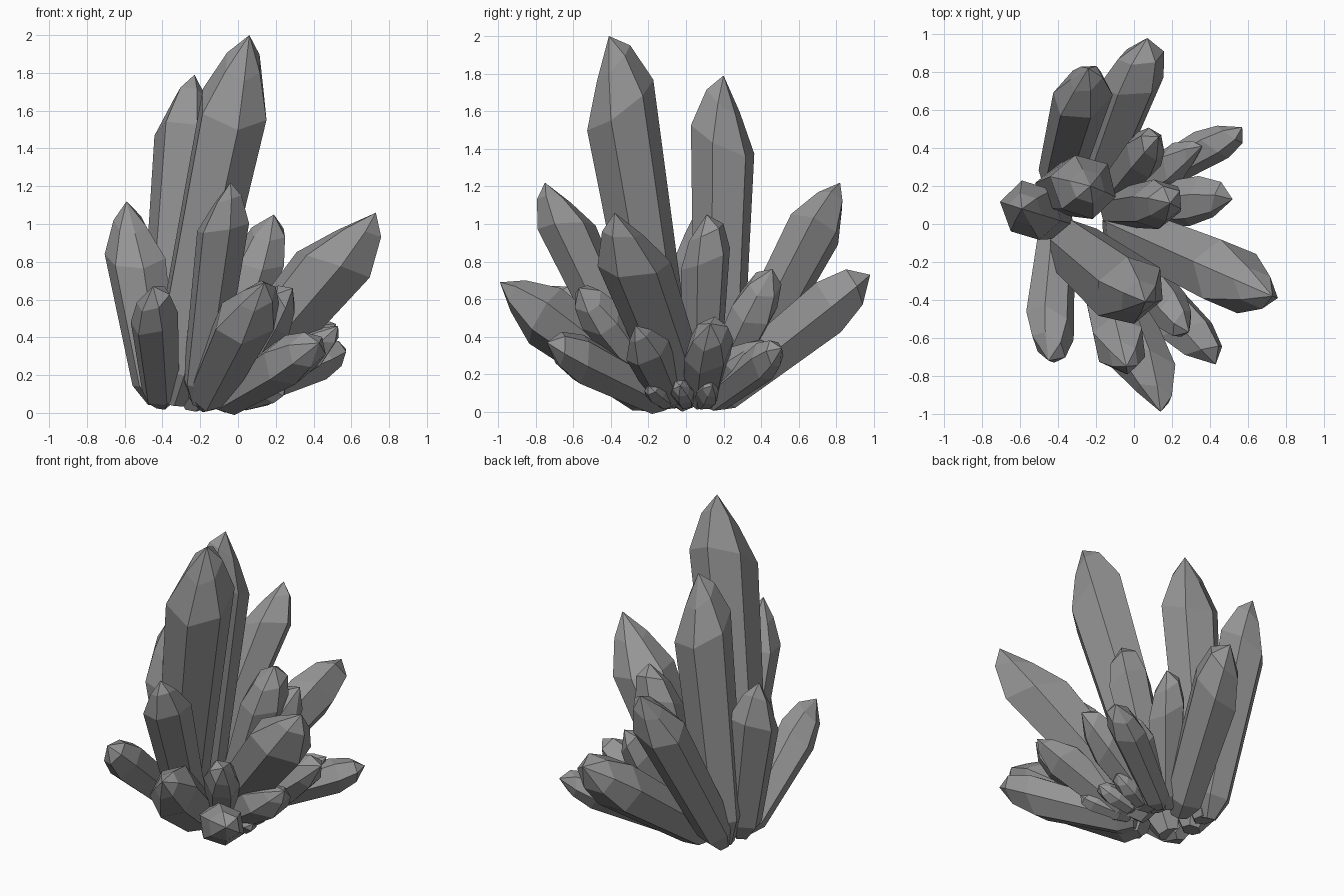
import bpy, bmesh, math, random
from mathutils import Vector

if "Cube" in bpy.data.objects:
    bpy.data.objects.remove(bpy.data.objects["Cube"], do_unlink=True)

random.seed(4)
SIDES = 6
BASE_HEIGHT = 0.05
SPIN = 0.3
SHARP, BLUNT = 0.53, 0.7  # crown width relative to the shaft

stone = bpy.data.materials.new("grey_crystal")
stone.use_nodes = True
grey = (0.3, 0.3, 0.3, 1)
stone.diffuse_color = grey
stone.node_tree.nodes["Principled BSDF"].inputs["Base Color"].default_value = grey


def make_crystal(name, crown, tip, foot, radius):
    """Six-sided shard: narrow foot, widening shaft, uneven shoulder, crown and point."""
    base, tip = Vector((*foot, BASE_HEIGHT)), Vector(tip)
    axis = tip - base
    length = axis.length
    axis.normalize()
    side = axis.cross(Vector((0, 1, 0))).normalized()
    up = side.cross(axis)
    shoulder = max(length - 1.9 * radius, 0.6 * length)
    neck = shoulder + 0.6 * (length - shoulder)
    lean = random.uniform(0, math.tau)
    widths = [random.uniform(0.94, 1.08) for _ in range(SIDES)]

    # rings as (distance along axis, relative width, tilt)
    profile = ((0, 0.35, 0), (0.1 * length, 0.77, 0.1), (shoulder, 1, 0.5), (neck, crown, 0.4))
    bm = bmesh.new()
    rings = []
    for along, width, tilt in profile:
        ring = []
        for i in range(SIDES):
            angle = SPIN + math.tau * i / SIDES
            out = side * math.cos(angle) + up * math.sin(angle)
            step = along + tilt * radius * math.cos(angle - lean)
            ring.append(bm.verts.new(base + axis * step + out * radius * width * widths[i]))
        rings.append(ring)
    apex = bm.verts.new(tip)
    bm.faces.new(rings[0])
    for i in range(SIDES):
        j = (i + 1) % SIDES
        for low, high in zip(rings, rings[1:]):
            bm.faces.new((low[i], low[j], high[j], high[i]))
        bm.faces.new((rings[-1][i], rings[-1][j], apex))
    bmesh.ops.recalc_face_normals(bm, faces=bm.faces)
    mesh = bpy.data.meshes.new(name)
    bm.to_mesh(mesh)
    bm.free()
    mesh.materials.append(stone)
    bpy.context.collection.objects.link(bpy.data.objects.new(name, mesh))


# Tall upright shards: name, crown, tip, foot (x, y), radius
make_crystal("tallest_crystal", SHARP, (0.06, -0.41, 2), (-0.35, -0.09), 0.2)
make_crystal("second_crystal", SHARP, (-0.23, 0.2, 1.79), (-0.4, 0.17), 0.18)
make_crystal("right_upright_crystal", SHARP, (-0.59, 0.08, 1.12), (-0.42, 0.03), 0.155)
make_crystal("front_upright_crystal", SHARP, (-0.04, -0.75, 1.22), (-0.2, -0.2), 0.14)
make_crystal("back_upright_crystal", SHARP, (-0.24, 0.82, 1.22), (-0.41, 0.2), 0.15)
make_crystal("middle_crystal", BLUNT, (0.19, 0.11, 1.05), (-0.12, 0.08), 0.13)

# Large leaning shards
make_crystal("left_leaning_crystal", SHARP, (0.73, -0.38, 1.06), (-0.12, 0), 0.195)
make_crystal("back_leaning_crystal", BLUNT, (0.07, 0.98, 0.73), (-0.25, 0.12), 0.16)
make_crystal("front_leaning_crystal", SHARP, (0.14, -0.99, 0.69), (-0.18, -0.12), 0.165)
make_crystal("right_front_crystal", BLUNT, (-0.45, -0.72, 0.67), (-0.4, -0.03), 0.13)

# Low shards spreading outwards
make_crystal("low_front_crystal", BLUNT, (0.43, -0.74, 0.37), (-0.1, -0.1), 0.135)
make_crystal("inner_front_crystal", BLUNT, (0.29, -0.57, 0.66), (-0.05, -0.1), 0.11)
make_crystal("low_left_crystal", SHARP, (0.53, -0.27, 0.46), (-0.05, -0.08), 0.125)
make_crystal("side_crystal", BLUNT, (0.52, 0.13, 0.47), (-0.08, 0.08), 0.13)
make_crystal("low_back_crystal", BLUNT, (0.57, 0.51, 0.34), (-0.1, 0.13), 0.105)
make_crystal("inner_back_crystal", BLUNT, (0.13, 0.46, 0.76), (-0.15, 0.12), 0.125)
make_crystal("low_back_twin", SHARP, (0.36, 0.41, 0.38), (-0.08, 0.12), 0.105)

# Small chips fanned around the foot
for index, label in enumerate(("front", "middle", "back")):
    y = 0.17 * (index - 1)
    make_crystal(label + "_chip", BLUNT, (0.25, y - 0.03, 0.14), (0, y / 2), 0.065)
